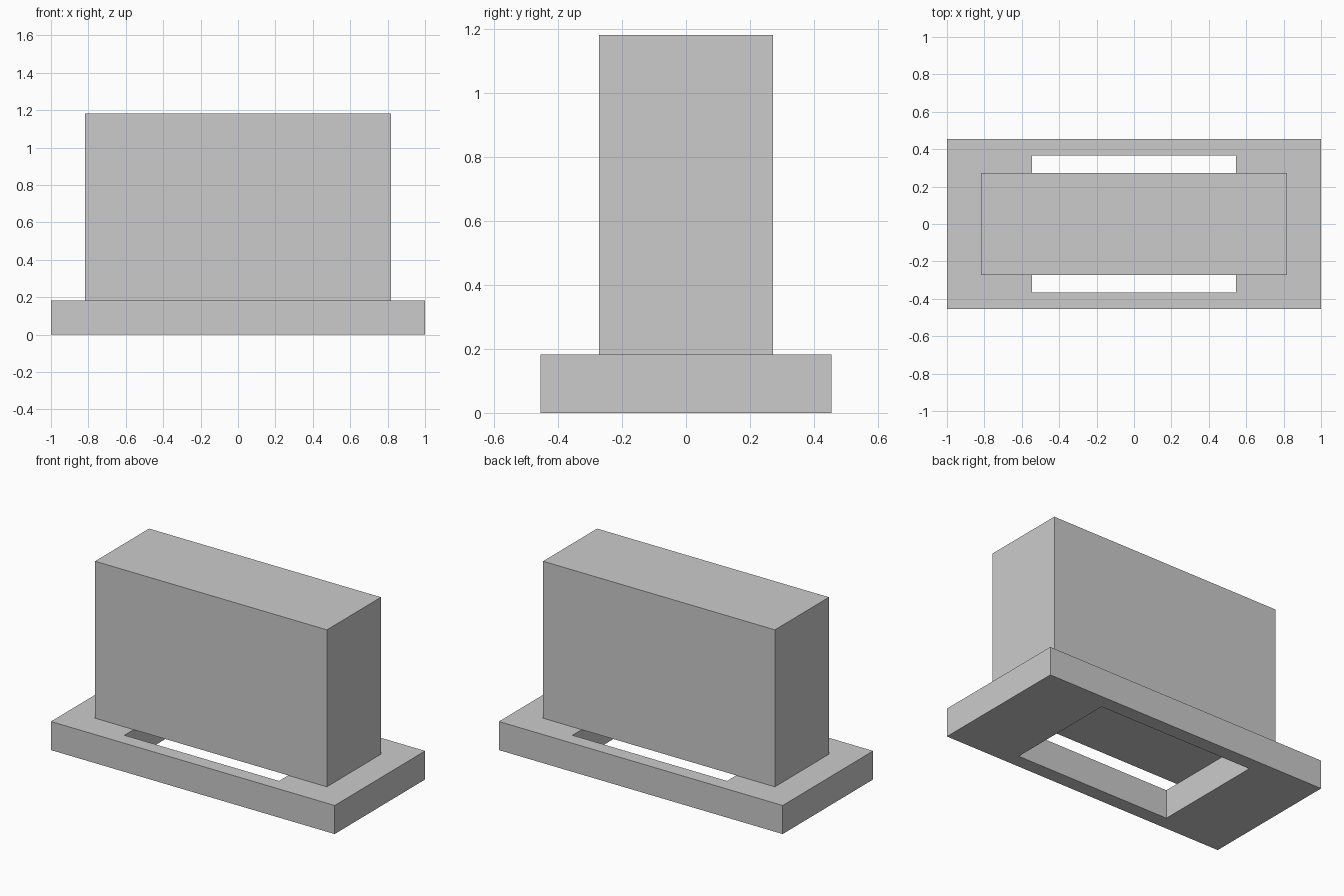
import bpy
import bmesh

if "Cube" in bpy.data.objects:
    bpy.data.objects.remove(bpy.data.objects["Cube"], do_unlink=True)

BASE_TOP = 0.182
TOTAL_HEIGHT = 1.182

grey = bpy.data.materials.new("plain grey")
grey.use_nodes = True
colour = (0.6, 0.6, 0.6, 1.0)
grey.diffuse_color = colour
grey.node_tree.nodes["Principled BSDF"].inputs["Base Color"].default_value = colour


def rectangle(bm, half_x, half_y, z):
    """Four corner vertices of a centred rectangle."""
    signs = ((-1, -1), (1, -1), (1, 1), (-1, 1))
    return [bm.verts.new((sx * half_x, sy * half_y, z)) for sx, sy in signs]


def bridge(bm, loop_a, loop_b):
    """Quads joining two four-sided loops."""
    for i in range(4):
        j = (i + 1) % 4
        bm.faces.new((loop_a[i], loop_a[j], loop_b[j], loop_b[i]))


def finish(bm, name):
    bmesh.ops.recalc_face_normals(bm, faces=bm.faces)
    mesh = bpy.data.meshes.new(name)
    bm.to_mesh(mesh)
    bm.free()
    mesh.materials.append(grey)
    obj = bpy.data.objects.new(name, mesh)
    bpy.context.collection.objects.link(obj)
    return obj


# Base plate with a rectangular through opening
bm = bmesh.new()
loops = [rectangle(bm, 1.0, 0.455, 0), rectangle(bm, 1.0, 0.455, BASE_TOP),
         rectangle(bm, 0.545, 0.365, BASE_TOP), rectangle(bm, 0.545, 0.365, 0)]
for k in range(4):
    bridge(bm, loops[k], loops[(k + 1) % 4])
finish(bm, "base_frame")

# Upright closed block standing across the opening
bm = bmesh.new()
bottom = rectangle(bm, 0.817, 0.272, BASE_TOP)
top = rectangle(bm, 0.817, 0.272, TOTAL_HEIGHT)
bridge(bm, bottom, top)
bm.faces.new(bottom)
bm.faces.new(top)
finish(bm, "upright_block")
